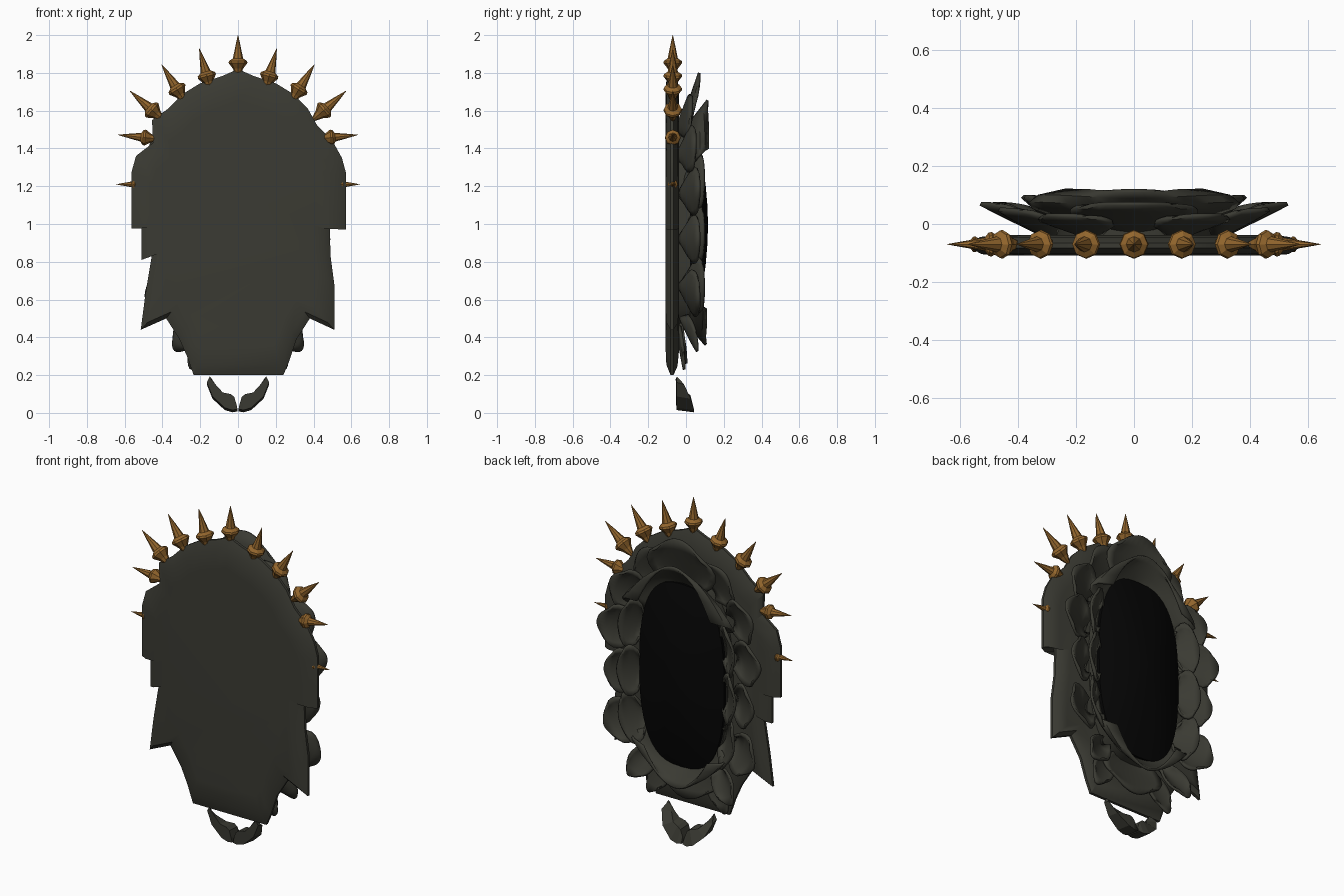
import bpy, bmesh, math
from mathutils import Vector

cube = bpy.data.objects.get("Cube")
if cube:
    bpy.data.objects.remove(cube, do_unlink=True)


def material(name, rgb):
    m = bpy.data.materials.new(name)
    m.use_nodes = True
    m.diffuse_color = (*rgb, 1)
    bsdf = m.node_tree.nodes["Principled BSDF"]
    bsdf.inputs["Base Color"].default_value = (*rgb, 1)
    bsdf.inputs["Roughness"].default_value = 0.8
    return m


STONE = material("dark olive grey", (0.043, 0.043, 0.033))
BRONZE = material("bronze brown", (0.29, 0.132, 0.026))
BLACK = material("black glass", (0.0015, 0.0015, 0.0015))


def finish(name, bm, mat, angle=None, thickness=0):
    bmesh.ops.recalc_face_normals(bm, faces=bm.faces)
    me = bpy.data.meshes.new(name)
    bm.to_mesh(me)
    bm.free()
    me.materials.append(mat)
    ob = bpy.data.objects.new(name, me)
    bpy.context.collection.objects.link(ob)
    if thickness:
        mod = ob.modifiers.new("thickness", 'SOLIDIFY')
        mod.thickness = thickness
        mod.offset = 0
    if angle:
        bpy.ops.object.select_all(action='DESELECT')
        ob.select_set(True)
        bpy.context.view_layer.objects.active = ob
        bpy.ops.object.shade_smooth_by_angle(angle=math.radians(angle))


def loft(bm, rings):
    """Bridge closed rings of points, with end caps."""
    vr = [[bm.verts.new(p) for p in r] for r in rings]
    for a, b in zip(vr, vr[1:]):
        n = len(a)
        for i in range(n):
            bm.faces.new((a[i], a[(i + 1) % n], b[(i + 1) % n], b[i]))
    bm.faces.new(vr[0])
    bm.faces.new(vr[-1])


# Front plate: ragged outline, thin at the rim and thick inside
right_edge = [(0, 1.82), (0.08, 1.785), (0.2, 1.745), (0.29, 1.69), (0.37, 1.61),
              (0.42, 1.52), (0.5, 1.44), (0.55, 1.35), (0.572, 1.27), (0.572, 0.97),
              (0.485, 1.0), (0.49, 0.83), (0.51, 0.68), (0.51, 0.44), (0.38, 0.5),
              (0.31, 0.39), (0.27, 0.27), (0.24, 0.2)]
left_edge = [(-0.235, 0.2), (-0.27, 0.3), (-0.31, 0.39), (-0.38, 0.5), (-0.515, 0.44),
             (-0.49, 0.63), (-0.455, 0.84), (-0.51, 0.81), (-0.51, 1.0), (-0.565, 0.975),
             (-0.565, 1.27), (-0.54, 1.36), (-0.45, 1.43), (-0.455, 1.55), (-0.37, 1.61),
             (-0.29, 1.69), (-0.2, 1.745), (-0.08, 1.785)]
outline = right_edge + left_edge
bm = bmesh.new()
loft(bm, [[(x * k, y, 1.0 + (z - 1.0) * k) for x, z in outline]
          for k, y in ((0.8, -0.109), (0.93, -0.104), (1, -0.082), (1, -0.066),
                       (0.94, -0.045), (0.85, -0.038))])
finish("front_plate", bm, STONE, 30)


def oval(name, mat, layers, n=48):
    """Rounded oval on the back, as (scale, y) layers."""
    rings = []
    for r, y in layers:
        ring = []
        for i in range(n):
            c, s = math.cos(2 * math.pi * i / n), math.sin(2 * math.pi * i / n)
            ring.append((0.275 * r * math.copysign(abs(c) ** 0.7, c), y,
                         0.995 + 0.535 * r * math.copysign(abs(s) ** 0.8, s)))
        rings.append(ring)
    bm = bmesh.new()
    loft(bm, rings)
    finish(name, bm, mat, 35)


# Black dome set on a grey base
oval("oval_base", STONE, [(1.02, -0.04), (1.02, 0.02)])
oval("oval_glass", BLACK, [(1, 0.01)] + [(r, 0.04 + 0.076 * (1 - r * r))
                                         for r in (1, 0.92, 0.8, 0.6, 0.4, 0.2, 0.05)])


def petal(name, base, tip, half, y0, y1, cup=0.5, bend=0.0, nu=10, nv=5):
    """Cupped petal leaning backwards from base to tip (x, z); bend curls its sides back."""
    base, tip = Vector(base), Vector(tip)
    d = tip - base
    p = Vector((-d.y, d.x)).normalized()
    bm = bmesh.new()
    grid = []
    for j in range(nv + 1):
        v = j / nv
        w = half * math.sqrt(1 - ((v - 0.55) / 0.6) ** 2)
        row = []
        for i in range(nu + 1):
            u = 2 * i / nu - 1
            q = base + d * v * (1 - 0.28 * u * u * v) + p * u * w - d.normalized() * bend * u * u
            y = y0 + (y1 - y0) * (v + cup * u * u * (1 - v))
            row.append(bm.verts.new((q.x, y, q.y)))
        grid.append(row)
    for a, b in zip(grid, grid[1:]):
        for i in range(nu):
            bm.faces.new((a[i], a[i + 1], b[i + 1], b[i]))
    finish(name, bm, STONE, 40, 0.014)


# Single petals at the top and bottom; the inner ones hug the oval
petal("top_outer_petal", (0, 1.48), (0, 1.80), 0.22, -0.04, 0.07)
petal("top_inner_petal", (0, 1.52), (0, 1.655), 0.36, 0.01, 0.115, 0.1, 0.22, 16)
petal("bottom_inner_petal", (0, 0.48), (0, 0.36), 0.31, 0.0, 0.105, 0.1, 0.16, 16)
petal("bottom_outer_petal", (0, 0.5), (0, 0.26), 0.2, -0.05, 0.0)

# Paired petals: base, tip, half width, base y, tip y
inner = [((0.25, 1.22), (0.375, 1.24), 0.15, -0.02, 0.095),
         ((0.255, 0.95), (0.385, 0.95), 0.15, -0.02, 0.095),
         ((0.25, 0.69), (0.37, 0.66), 0.15, -0.02, 0.095)]
outer = [((0.14, 1.50), (0.27, 1.66), 0.15, -0.05, 0.03),
         ((0.28, 1.36), (0.46, 1.44), 0.13, -0.05, 0.05),
         ((0.31, 1.16), (0.53, 1.19), 0.13, -0.04, 0.07),
         ((0.31, 0.92), (0.485, 0.92), 0.13, -0.04, 0.07),
         ((0.30, 0.67), (0.485, 0.59), 0.13, -0.04, 0.07),
         ((0.2, 0.50), (0.335, 0.33), 0.075, -0.03, 0.06),
         ((0.14, 0.45), (0.25, 0.23), 0.07, -0.05, -0.01)]
for side, s in (("left", 1), ("right", -1)):
    for label, group in (("inner", inner), ("outer", outer)):
        for i, (b, t, half, y0, y1) in enumerate(group):
            petal(f"{side}_{label}_petal_{i + 1}", (s * b[0], b[1]), (s * t[0], t[1]), half, y0, y1)

# Spikes around the upper rim: flanged octagonal cones
profile = [(0.008, 0), (0.022, 0.13), (0.028, 0.2), (0.05, 0.33), (0.047, 0.38),
           (0.027, 0.44), (0.014, 0.73), (0.001, 1)]


def spike(name, base, tip, thick=1.0):
    a, b = Vector((base[0], -0.07, base[1])), Vector((tip[0], -0.07, tip[1]))
    d = b - a
    e1 = Vector((0, 1, 0))
    e2 = d.normalized().cross(e1)
    bm = bmesh.new()
    loft(bm, [[a + d * t + (e1 * math.cos(k) + e2 * math.sin(k)) * r * thick
               for k in (math.pi / 4 * i for i in range(8))]
              for r, t in profile])
    finish(name, bm, BRONZE)


spike("top_spike", (0, 1.78), (0, 2.0))
pairs = [((0.145, 1.71), (0.205, 1.928), 1), ((0.28, 1.645), (0.405, 1.845), 1),
         ((0.395, 1.55), (0.573, 1.705), 1), ((0.42, 1.45), (0.635, 1.472), 0.85),
         ((0.50, 1.21), (0.645, 1.21), 0.55)]
for side, s in (("left", 1), ("right", -1)):
    for i, (b, t, k) in enumerate(pairs):
        spike(f"{side}_spike_{i + 1}", (s * b[0], b[1]), (s * t[0], t[1]), k)

# Pair of small curved claws beneath: outer point, inner point, back depth
claw = [((0.15, 0.18), (0.142, 0.184), -0.035), ((0.165, 0.15), (0.115, 0.145), -0.01),
        ((0.135, 0.075), (0.08, 0.108), 0.025), ((0.07, 0.015), (0.04, 0.1), 0.043),
        ((0.03, 0.003), (0.02, 0.085), 0.043), ((0.003, 0.008), (0.008, 0.045), 0.04)]
for side, s in (("left", 1), ("right", -1)):
    bm = bmesh.new()
    loft(bm, [[(s * o[0], -0.05, o[1] + 0.012), (s * n[0], -0.052, n[1]),
               (s * n[0], yb - 0.02, n[1] - 0.005), (s * o[0], yb, o[1])]
              for o, n, yb in claw])
    finish(f"{side}_claw", bm, STONE)
